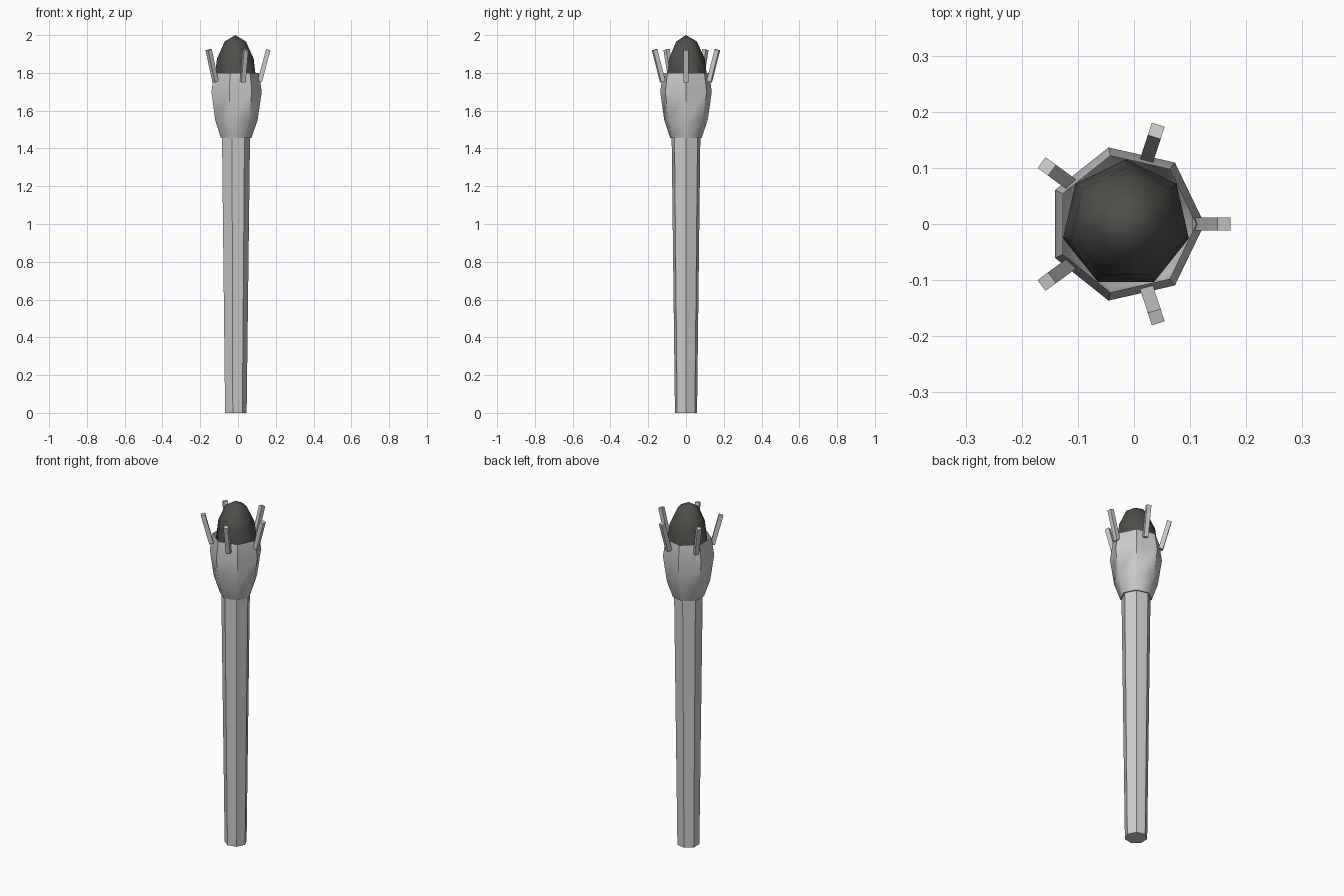
import bpy, bmesh, math
from mathutils import Matrix

if "Cube" in bpy.data.objects:
    bpy.data.objects.remove(bpy.data.objects["Cube"])

CX = -0.0143   # shaft axis; five uneven prongs shift the overall centre
SIDES = 7


def finish(name, bm, angle=50):
    bmesh.ops.recalc_face_normals(bm, faces=bm.faces[:])
    mesh = bpy.data.meshes.new(name)
    bm.to_mesh(mesh)
    bm.free()
    obj = bpy.data.objects.new(name, mesh)
    obj.location.x = CX
    bpy.context.collection.objects.link(obj)
    bpy.ops.object.select_all(action='DESELECT')
    obj.select_set(True)
    bpy.context.view_layer.objects.active = obj
    bpy.ops.object.shade_smooth_by_angle(angle=math.radians(angle))
    return obj


def lathe(name, profile, cap_top):
    """Seven-sided body from (radius, height) rings, first corner on +x."""
    bm = bmesh.new()
    rings = []
    for r, z in profile:
        rings.append([bm.verts.new((r * math.cos(2 * math.pi * i / SIDES),
                                    r * math.sin(2 * math.pi * i / SIDES), z))
                      for i in range(SIDES)])
    for a, b in zip(rings, rings[1:]):
        for i in range(SIDES):
            j = (i + 1) % SIDES
            bm.faces.new((a[i], a[j], b[j], b[i]))
    bm.faces.new(rings[0][::-1])
    if cap_top:
        bm.faces.new(rings[-1])
    return finish(name, bm)


# Tapered shaft and open cup-shaped head
lathe("handle", [(0.06, 0), (0.078, 1.46)], True)
lathe("head_cup", [(0.085, 1.455), (0.118, 1.55), (0.14, 1.70), (0.125, 1.80)], False)

# Dark egg-shaped core sitting in the cup
bm = bmesh.new()
bmesh.ops.create_uvsphere(bm, u_segments=SIDES, v_segments=6, radius=1,
                          matrix=Matrix.Translation((0, 0, 1.75)) @
                          Matrix.Diagonal((0.115, 0.115, 0.25, 1)))
core = finish("core", bm)
dark = bpy.data.materials.new("dark_core")
dark.diffuse_color = (0.08, 0.075, 0.068, 1)
dark.use_nodes = True
dark.node_tree.nodes["Principled BSDF"].inputs["Base Color"].default_value = dark.diffuse_color
core.data.materials.append(dark)

# Five outward-leaning prongs around the rim
for k in range(5):
    bm = bmesh.new()
    bmesh.ops.create_cube(bm, size=1, matrix=
                          Matrix.Rotation(2 * math.pi * k / 5, 4, 'Z') @
                          Matrix.Translation((0.152, 0, 1.838)) @
                          Matrix.Rotation(0.26, 4, 'Y') @
                          Matrix.Diagonal((0.024, 0.024, 0.175, 1)))
    finish(f"prong_{k + 1}", bm, 30)
